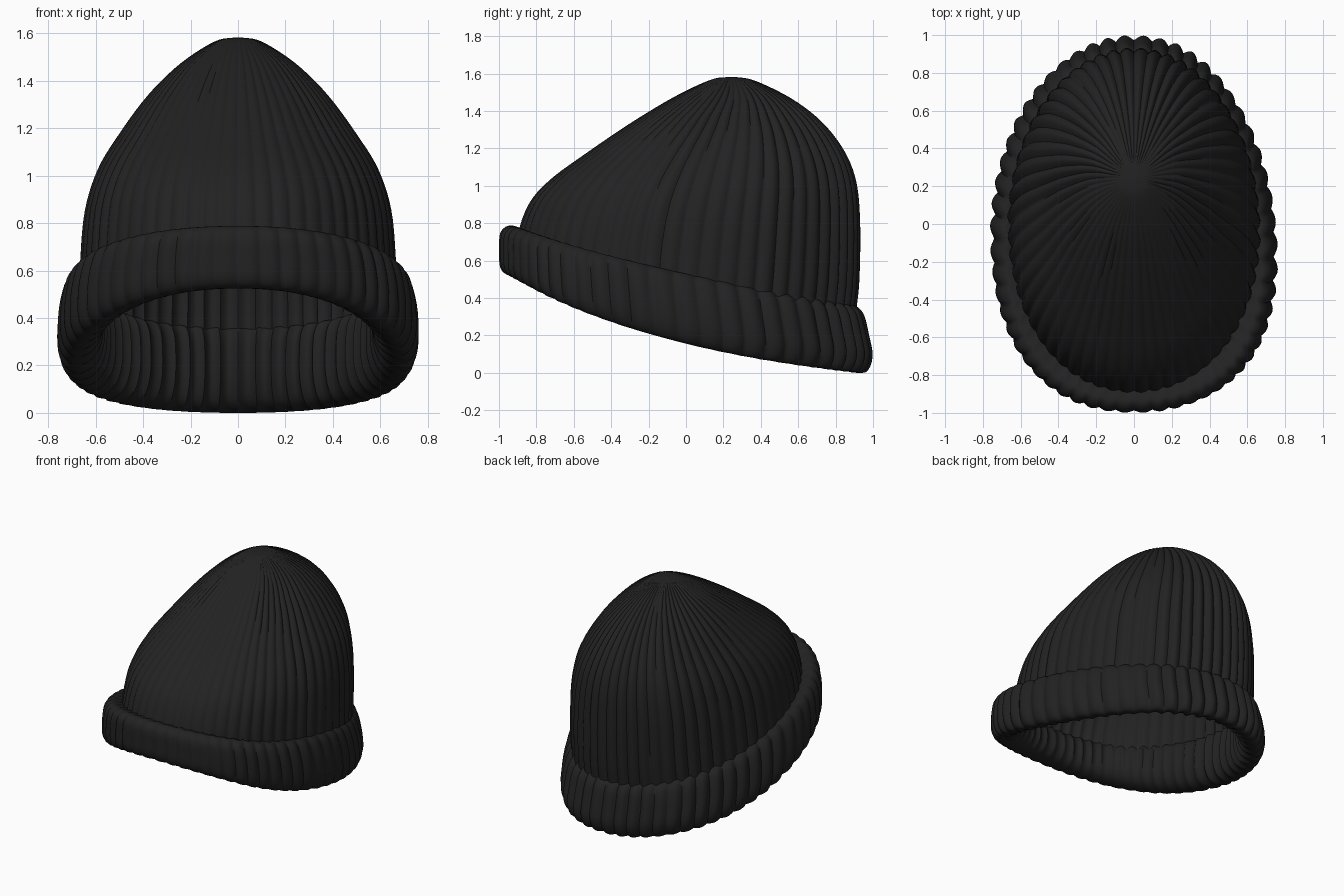
import bpy, bmesh, math
from mathutils import Vector

cube = bpy.data.objects.get("Cube")
if cube:
    bpy.data.objects.remove(cube, do_unlink=True)

RIBS = 56
SEGMENTS = RIBS * 8

wool = bpy.data.materials.new("charcoal wool")
wool.use_nodes = True
colour = (0.016, 0.016, 0.016, 1)
wool.diffuse_color = colour
shader = wool.node_tree.nodes["Principled BSDF"]
shader.inputs["Base Color"].default_value = colour
shader.inputs["Roughness"].default_value = 0.9


def smooth_rings(rings, steps, closed=False):
    """Spline between key rings: front y, front z, back y, back z, half width, sag."""
    keys = [Vector(r) for r in rings]
    n = len(keys)
    pick = (lambda i: keys[i % n]) if closed else (lambda i: keys[max(0, min(n - 1, i))])
    result = []
    for i in range(n if closed else n - 1):
        a, b, c, d = (pick(i + j) for j in (-1, 0, 1, 2))
        for s in range(steps):
            t = s / steps
            result.append(b + (c - a) * (t / 2)
                          + (a * 2 - b * 5 + c * 4 - d) * (t * t / 2)
                          + (b * 3 - a - c * 3 + d) * (t ** 3 / 2))
    if not closed:
        result.append(keys[-1])
    return result


def ring_point(ring, angle, rib_depth, egg, fullness):
    """Point on a tilted, ribbed oval; angle 0 is the front."""
    fy, fz, by, bz, width, sag = ring
    c, s = math.cos(angle), math.sin(angle)
    cc = math.copysign(abs(c) ** fullness, c)
    ss = math.copysign(abs(s) ** fullness, s)
    mix = (1 - cc) / 2
    ridge = abs(math.sin(RIBS * angle / 2)) - 0.65
    uneven = 0.75 + 0.25 * math.sin(7 * angle + 1) * math.sin(3 * angle)
    fade = min(1, width / 0.35)
    push = rib_depth * fade * ridge * uneven * (1.2 - 0.4 * c)
    x = width * ss + push * s
    # The sides swell forward, a little more on the left
    y = fy + (by - fy) * mix - egg * s * s * (1 + 0.4 * s) * fade - push * c
    z = fz + (bz - fz) * mix + sag * s * s
    return x, y, z


def loft(name, rings, rib_depth, egg, fullness, closed=False):
    bm = bmesh.new()
    loops = []
    for ring in rings:
        loops.append([bm.verts.new(ring_point(ring, math.tau * k / SEGMENTS,
                                              rib_depth, egg, fullness))
                      for k in range(SEGMENTS)])
    pairs = list(zip(loops, loops[1:]))
    if closed:
        pairs.append((loops[-1], loops[0]))
    else:
        bm.faces.new(loops[0])
        bm.faces.new(loops[-1])
    for upper, lower in pairs:
        for k in range(SEGMENTS):
            j = (k + 1) % SEGMENTS
            bm.faces.new((upper[k], lower[k], lower[j], upper[j]))
    bmesh.ops.recalc_face_normals(bm, faces=bm.faces)
    mesh = bpy.data.meshes.new(name)
    bm.to_mesh(mesh)
    bm.free()
    mesh.materials.append(wool)
    obj = bpy.data.objects.new(name, mesh)
    bpy.context.collection.objects.link(obj)
    bpy.ops.object.select_all(action='DESELECT')
    obj.select_set(True)
    bpy.context.view_layer.objects.active = obj
    bpy.ops.object.shade_smooth_by_angle(angle=math.radians(60))
    return obj


# Crown: gathered tip down to the hidden lower edge
crown_keys = [
    (0.22, 1.595, 0.27, 1.595, 0.02, 0),
    (0.13, 1.58, 0.37, 1.575, 0.10, 0),
    (-0.06, 1.49, 0.56, 1.48, 0.24, 0),
    (-0.30, 1.345, 0.72, 1.355, 0.375, 0),
    (-0.55, 1.175, 0.84, 1.20, 0.495, 0),
    (-0.72, 1.05, 0.905, 1.03, 0.585, 0),
    (-0.83, 0.93, 0.925, 0.80, 0.64, 0),
    (-0.89, 0.78, 0.92, 0.50, 0.66, 0),
    (-0.89, 0.67, 0.90, 0.30, 0.665, -0.02),
    (-0.89, 0.58, 0.90, 0.10, 0.665, -0.04),
]
outer = smooth_rings(crown_keys, 5)

# Lining: the same rings pulled inward, running back up to the tip
lining = []
for fy, fz, by, bz, width, sag in reversed(outer):
    inset = min(0.03, width * 0.4)
    drop = 0.03 * max(0, 1 - width / 0.67)
    lining.append((fy + inset, fz - drop, by - inset, bz - drop, width - inset, sag))
crown = loft("ribbed_crown", outer + lining, 0.018, 0.03, 0.97)

# Cuff: thick folded band, a closed cross-section swept round the hem
cuff_keys = [
    (-0.90, 0.79, 0.88, 0.37, 0.655, 0),
    (-0.95, 0.80, 0.91, 0.365, 0.69, 0),
    (-0.99, 0.76, 0.945, 0.32, 0.725, 0),
    (-0.995, 0.67, 0.97, 0.22, 0.75, -0.02),
    (-0.99, 0.58, 0.99, 0.10, 0.75, -0.05),
    (-0.95, 0.54, 0.95, 0.015, 0.71, -0.06),
    (-0.86, 0.55, 0.86, 0.05, 0.63, -0.06),
    (-0.81, 0.61, 0.83, 0.15, 0.585, -0.05),
    (-0.81, 0.70, 0.84, 0.29, 0.585, -0.02),
    (-0.85, 0.76, 0.86, 0.35, 0.61, 0),
]
cuff = loft("folded_cuff", smooth_rings(cuff_keys, 4, True), 0.022, 0.12, 0.93, True)

# Stand the hat on the ground
low = min(v.co.z for o in (crown, cuff) for v in o.data.vertices)
for part in (crown, cuff):
    for v in part.data.vertices:
        v.co.z -= low
